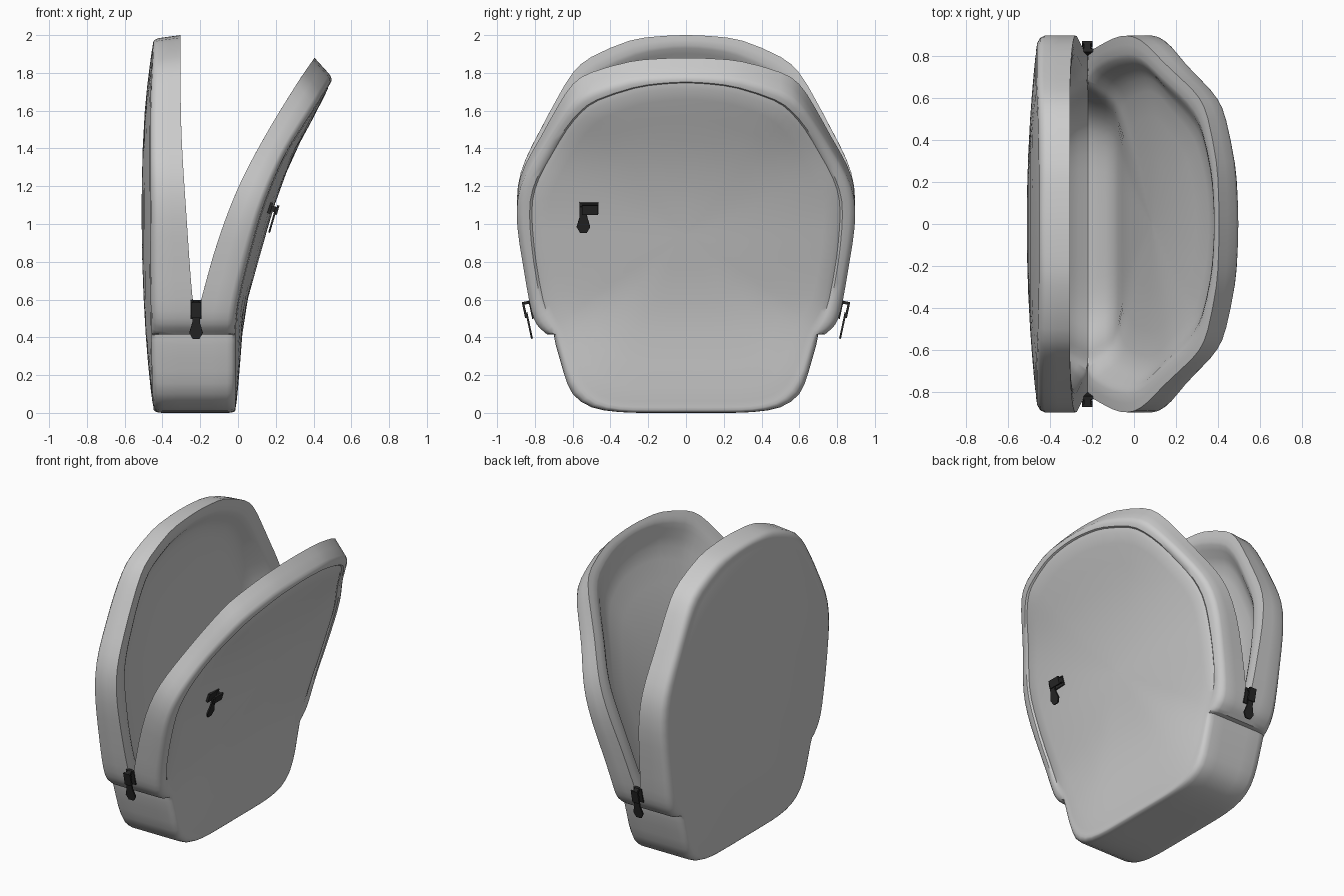
import bpy, bmesh, math
from mathutils import Vector, Matrix

if "Cube" in bpy.data.objects:
    bpy.data.objects.remove(bpy.data.objects["Cube"])

# half outlines (y, s): outer silhouette with the side notch, and the inset face outline
OUTER = [(0, 0), (.2, 0), (.36, .005), (.5, .03), (.6, .1), (.65, .22), (.69, .36), (.7, .415),
         (.735, .415), (.775, .45), (.805, .5), (.83, .6), (.865, .82), (.893, 1.03), (.89, 1.2),
         (.85, 1.34), (.77, 1.5), (.685, 1.66), (.6, 1.8), (.5, 1.885), (.3, 1.97), (.15, 1.993), (0, 2)]
FACE = [(0, .015), (.2, .015), (.35, .02), (.475, .05), (.56, .12), (.62, .23), (.66, .36), (.68, .41),
        (.695, .44), (.72, .48), (.745, .53), (.77, .61), (.805, .82), (.825, 1.03), (.825, 1.2),
        (.79, 1.34), (.72, 1.49), (.64, 1.65), (.56, 1.77), (.47, 1.85), (.28, 1.935), (.14, 1.965), (0, 1.975)]
CZ = 1.02

# (s, x, z) guide lines of each half: outer face edge and opening edge
BACK_O = [(0, -.445, 0), (.1, -.452, .1), (.42, -.46, .42), (1, -.465, 1), (1.6, -.465, 1.6), (2, -.45, 1.98)]
SEAM = [(0, -.22, 0), (.15, -.22, .15), (.3, -.22, .3), (.42, -.22, .42), (.5, -.22, .5)]
BACK_I = SEAM + [(.6, -.24, .6), (1, -.27, 1), (1.5, -.30, 1.5), (2, -.305, 2)]
FRONT_O = [(0, -.012, 0), (.2, -.012, .2), (.42, -.012, .42), (.6, .003, .59), (.9, .068, .86), (1.2, .145, 1.12),
           (1.5, .258, 1.38), (1.8, .41, 1.62), (2, .505, 1.77)]
FRONT_I = SEAM + [(.6, -.195, .6), (.9, -.11, .9), (1.2, 0, 1.19),
                  (1.5, .14, 1.46), (1.8, .31, 1.74), (2, .405, 1.88)]


def interp(table, s):
    """Cubic interpolation of a guide line."""
    n = len(table)
    k = next((k for k in range(n - 1) if s <= table[k + 1][0]), n - 2)

    def slope(i, c):
        a, b = table[max(i - 1, 0)], table[min(i + 1, n - 1)]
        return (b[c] - a[c]) / (b[0] - a[0])
    a, b = table[k], table[k + 1]
    h = b[0] - a[0]
    f = (s - a[0]) / h
    out = [(2*f**3 - 3*f*f + 1) * a[c] + (f**3 - 2*f*f + f) * h * slope(k, c)
           + (3*f*f - 2*f**3) * b[c] + (f**3 - f*f) * h * slope(k + 1, c) for c in (1, 2)]
    return Vector((out[0], 0, out[1]))


def smooth(pts):
    """Add one spline midpoint between neighbouring outline points, keeping the notch crisp."""
    full = [(-pts[1][0], pts[1][1])] + pts + [(-pts[-2][0], pts[-2][1])]
    out = []
    for k in range(1, len(full) - 2):
        w = 0 if 6 <= k <= 9 else 1 / 16
        out.append(full[k])
        out.append(tuple((.5 + w) * (full[k][c] + full[k + 1][c]) - w * (full[k - 1][c] + full[k + 2][c])
                         for c in (0, 1)))
    return out + [pts[-1]]


def mix(a, b, f):
    return [(p[0] + (q[0] - p[0]) * f, p[1] + (q[1] - p[1]) * f) for p, q in zip(a, b)]


def scaled(outline, fy, fs):
    return [(y * fy, CZ + (s - CZ) * fs) for y, s in outline]


def ramp(s, a, b):
    f = min(1, max(0, (s - a) / (b - a)))
    return f * f * (3 - 2 * f)


def finish(bm, name, mat=None, angle=40):
    bmesh.ops.recalc_face_normals(bm, faces=bm.faces)
    me = bpy.data.meshes.new(name)
    bm.to_mesh(me)
    bm.free()
    ob = bpy.data.objects.new(name, me)
    bpy.context.collection.objects.link(ob)
    if mat:
        me.materials.append(mat)
    bpy.ops.object.select_all(action='DESELECT')
    ob.select_set(True)
    bpy.context.view_layer.objects.active = ob
    bpy.ops.object.shade_smooth_by_angle(angle=math.radians(angle))


OUTER, FACE = smooth(OUTER), smooth(FACE)


def shell(bm, o_line, i_line, bulge, groove):
    inner = scaled(FACE, .95, .955)
    # rings: outline, depth, dome height, kind
    rings = [(scaled(FACE, r, r), 0, bulge * (1 - r * r), '') for r in (.02, .2, .4, .6, .75, .88, .955)]
    rings.append((scaled(FACE, .985, .985), groove, 0, 'groove'))
    # rounded edge and side wall
    rings.append((FACE, 0, 0, ''))
    for a in (30, 60, 90):
        f = math.radians(a)
        rings.append((mix(FACE, OUTER, math.sin(f)), .22 * (1 - math.cos(f)), 0, ''))
    rings += [(OUTER, .6, 0, ''), (OUTER, 1, 0, '')]
    # lip, then the soft hollow inside; both halves meet openly at the bottom
    for f, t in ((.4, 1), (.8, .98), (1, .93)):
        rings.append((mix(OUTER, inner, f), t, 0, 'lip'))
    for r, t in ((.97, .82), (.93, .62), (.88, .46), (.8, .36), (.65, .3), (.4, .26), (.02, .26)):
        rings.append((scaled(inner, r, r), t, bulge * .6 * (1 - r * r), ''))
    loops = []
    for half, t, b, kind in rings:
        vs = []
        for y, s in half + [(-y, s) for y, s in half[-2:0:-1]]:
            o, i = interp(o_line, s), interp(i_line, s)
            d = t
            if kind == 'lip':
                d = 1 + (t - 1) * ramp(s, .42, .65)
            elif kind == 'groove':
                d = t * ramp(s, .4, .7)
            p = o.lerp(i, d) + (o - i).normalized() * b
            vs.append(bm.verts.new((p.x, y, p.z)))
        loops.append(vs)
    for a, b in zip(loops, loops[1:]):
        n = len(a)
        for k in range(n):
            bm.faces.new((a[k], a[(k + 1) % n], b[(k + 1) % n], b[k]))
    bm.faces.new(loops[0])
    bm.faces.new(loops[-1])


# pouch body: two hollow halves welded along the base
bm = bmesh.new()
shell(bm, BACK_O, BACK_I, .045, 0)
shell(bm, FRONT_O, FRONT_I, .055, .05)
septum = [f for f in bm.faces if all(abs(v.co.x + .22) < 1e-4 for v in f.verts)]
bmesh.ops.delete(bm, geom=septum, context='FACES')
bmesh.ops.remove_doubles(bm, verts=bm.verts, dist=2e-4)
finish(bm, "pouch_body")

black = bpy.data.materials.new("dark_metal")
black.diffuse_color = (.02, .02, .02, 1)
black.use_nodes = True
black.node_tree.nodes["Principled BSDF"].inputs["Base Color"].default_value = black.diffuse_color


def box(bm, size, loc):
    bmesh.ops.create_cube(bm, size=1, matrix=Matrix.Translation(loc) @ Matrix.Diagonal((*size, 1)))


def slider(name, matrix, turned=False):
    # local frame: x across, y outward, z up
    bm = bmesh.new()
    box(bm, (.06, .016, .1), (0, -.018, .03))
    box(bm, (.05, .012, .085), (0, .02, .035))
    box(bm, (.03, .04, .016), (0, .002, .07))
    if turned:
        bmesh.ops.transform(bm, verts=bm.verts,
                            matrix=Matrix.Translation((0, 0, .005)) @ Matrix.Rotation(math.pi / 2, 4, 'Y'))
    # pull tab with pointed end
    pts = [(-.02, .02), (.02, .02), (.02, -.035), (.036, -.09), (.018, -.122),
           (-.018, -.122), (-.036, -.09), (-.02, -.035)]
    face = bm.faces.new([bm.verts.new((x, .008, z)) for x, z in pts])
    ext = bmesh.ops.extrude_face_region(bm, geom=[face])
    bmesh.ops.translate(bm, vec=(0, .01, 0), verts=[v for v in ext['geom'] if isinstance(v, bmesh.types.BMVert)])
    bmesh.ops.transform(bm, verts=bm.verts, matrix=matrix)
    finish(bm, name, black, 20)


# zip sliders at the two ends of the opening, and the pocket slider on the front face
for side, label in ((1, "right"), (-1, "left")):
    turn = Matrix.Rotation(0 if side > 0 else math.pi, 4, 'Z')
    slider("side_slider_" + label, Matrix.Translation((-.222, side * .828, .515)) @ turn
           @ Matrix.Rotation(math.radians(-12), 4, 'X'))
slider("pocket_slider", Matrix.Translation((.186, -.543, 1.075)) @ Matrix.Rotation(math.radians(16), 4, 'Y')
       @ Matrix.Rotation(-math.pi / 2, 4, 'Z') @ Matrix.Diagonal((-1, 1, 1, 1)), True)
